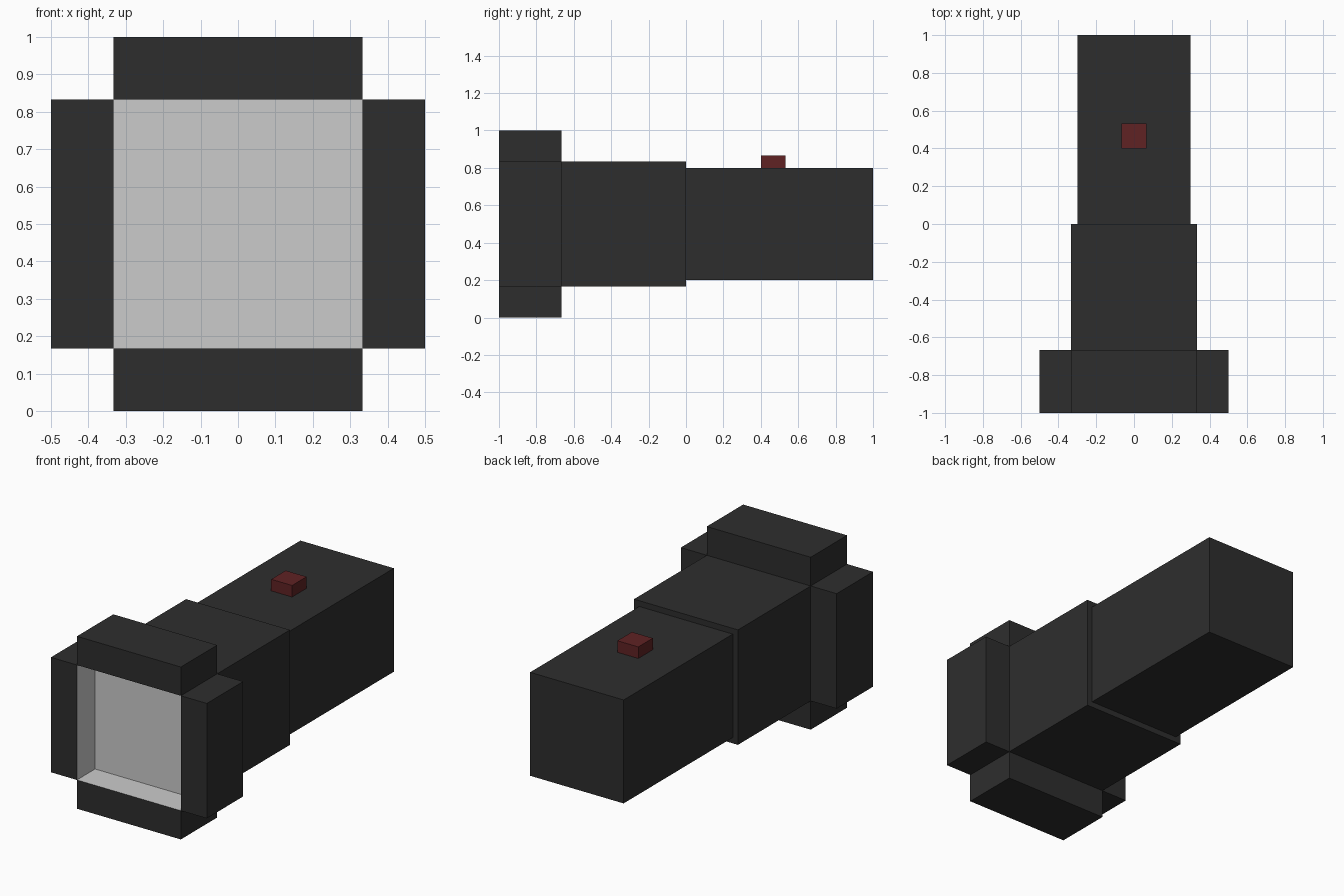
import bpy
import bmesh
from mathutils import Vector

cube = bpy.data.objects.get("Cube")
if cube:
    bpy.data.objects.remove(cube, do_unlink=True)


def make_material(name, rgb):
    mat = bpy.data.materials.new(name)
    mat.use_nodes = True
    mat.diffuse_color = (*rgb, 1)
    mat.node_tree.nodes["Principled BSDF"].inputs["Base Color"].default_value = (*rgb, 1)
    return mat


casing = make_material("dark casing", (0.027, 0.027, 0.027))
glass = make_material("pale glass", (0.6, 0.6, 0.6))
red = make_material("dark red", (0.115, 0.016, 0.0175))


def box(name, low, high, mat, glass_side=None):
    """Box between two corners; the face towards glass_side gets the glass colour."""
    low, high = Vector(low), Vector(high)
    bm = bmesh.new()
    bmesh.ops.create_cube(bm, size=1)
    bmesh.ops.scale(bm, vec=high - low, verts=bm.verts)
    bmesh.ops.translate(bm, vec=(low + high) / 2, verts=bm.verts)
    bm.normal_update()
    mesh = bpy.data.meshes.new(name)
    mesh.materials.append(mat)
    if glass_side:
        mesh.materials.append(glass)
        for face in bm.faces:
            if face.normal.dot(Vector(glass_side)) > 0.9:
                face.material_index = 1
    bm.to_mesh(mesh)
    bm.free()
    obj = bpy.data.objects.new(name, mesh)
    bpy.context.collection.objects.link(obj)
    return obj


MID = 0.5        # height of the long axis
INNER = 1 / 3    # half width of the neck and the lens opening
OUTER = 0.5      # half width across the rim bars
FRONT, RIM_BACK, LENS = -1, -2 / 3, -5 / 6

# Handle, and neck whose front face is the recessed lens
box("handle", (-0.3, 0, MID - 0.3), (0.3, 1, MID + 0.3), casing)
box("neck", (-INNER, LENS, MID - INNER), (INNER, 0, MID + INNER), casing, (0, -1, 0))

# Four rim bars, with the pale lining on their inner faces
for side, label in ((1, "left"), (-1, "right")):
    x_low, x_high = sorted((side * INNER, side * OUTER))
    box(label + "_rim_bar", (x_low, FRONT, MID - INNER),
        (x_high, RIM_BACK, MID + INNER), casing, (-side, 0, 0))
for side, label in ((1, "top"), (-1, "bottom")):
    z_low, z_high = sorted((MID + side * INNER, MID + side * OUTER))
    box(label + "_rim_bar", (-INNER, FRONT, z_low),
        (INNER, RIM_BACK, z_high), casing, (0, 0, -side))

# Switch on top of the handle
box("switch_button", (-0.067, 0.4, 0.8), (0.067, 0.533, 0.867), red)
